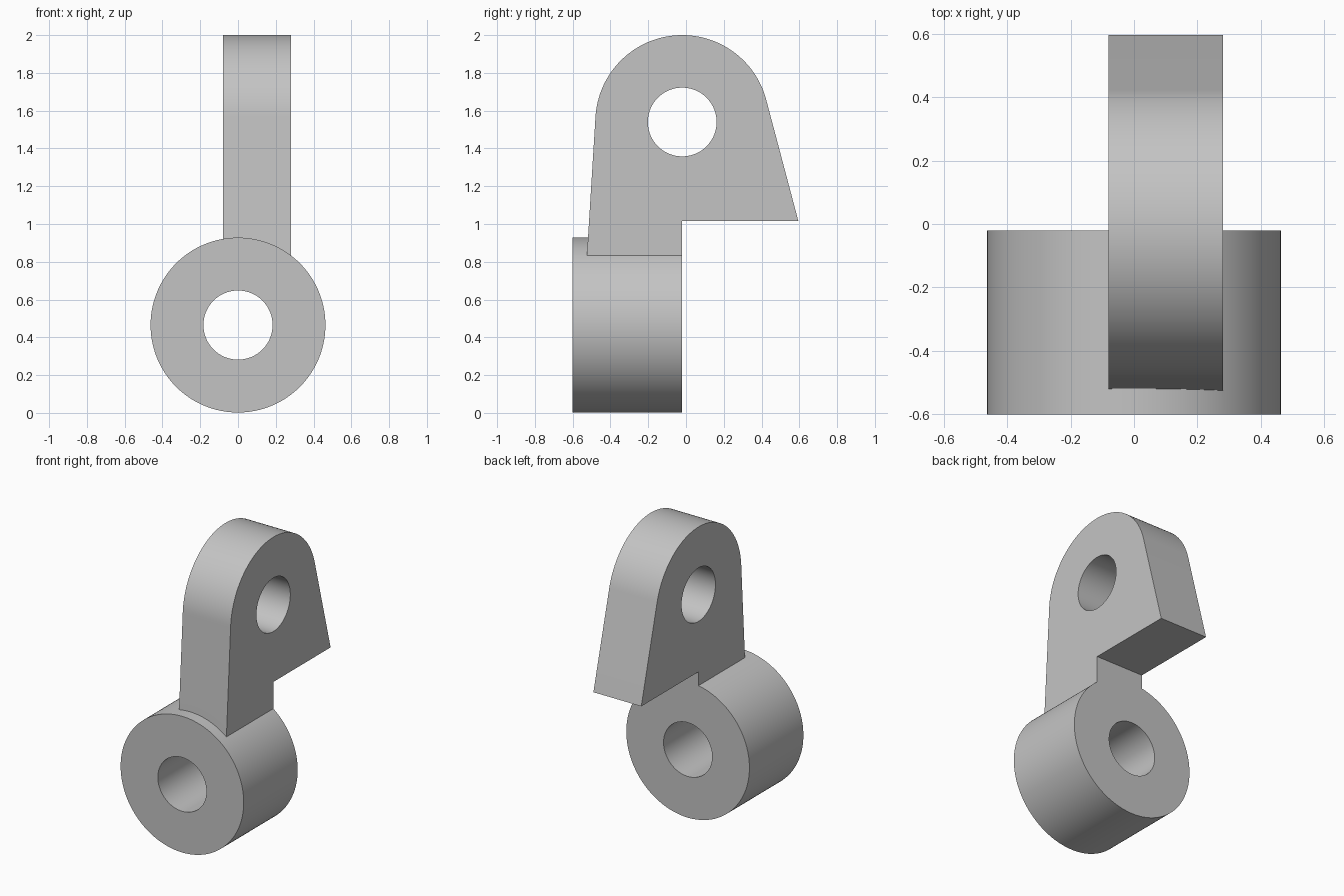
import bpy, bmesh
from math import pi, sin, cos, acos, atan2, hypot, radians

cube = bpy.data.objects.get("Cube")
if cube:
    bpy.data.objects.remove(cube, do_unlink=True)

grey = bpy.data.materials.new("plain_grey")
grey.use_nodes = True
grey.diffuse_color = (0.55, 0.55, 0.55, 1)
grey.node_tree.nodes["Principled BSDF"].inputs["Base Color"].default_value = grey.diffuse_color


def arc(cx, cz, r, start, end, steps):
    angles = [start + (end - start) * i / steps for i in range(steps + 1)]
    return [(cx + r * cos(a), cz + r * sin(a)) for a in angles]


def circle(cx, cz, r, steps=96):
    return arc(cx, cz, r, 0, 2 * pi, steps)[:-1]


def prism(name, profile, axis, start, end):
    """Extrude a closed profile along the x or y axis."""
    def place(u, w, t):
        return (t, u, w) if axis == "x" else (u, t, w)
    bm = bmesh.new()
    face = bm.faces.new([bm.verts.new(place(u, w, start)) for u, w in profile])
    shift = (end - start, 0, 0) if axis == "x" else (0, end - start, 0)
    grown = bmesh.ops.extrude_face_region(bm, geom=[face], use_keep_orig=True)
    moved = [v for v in grown["geom"] if isinstance(v, bmesh.types.BMVert)]
    bmesh.ops.translate(bm, verts=moved, vec=shift)
    bmesh.ops.recalc_face_normals(bm, faces=bm.faces)
    mesh = bpy.data.meshes.new(name)
    bm.to_mesh(mesh)
    bm.free()
    mesh.materials.append(grey)
    obj = bpy.data.objects.new(name, mesh)
    bpy.context.collection.objects.link(obj)
    return obj


def combine(target, other, operation):
    """Apply a boolean and discard the second solid."""
    mod = target.modifiers.new(operation, "BOOLEAN")
    mod.operation, mod.object, mod.solver = operation, other, "EXACT"
    bpy.context.view_layer.objects.active = target
    bpy.ops.object.modifier_apply(modifier=mod.name)
    bpy.data.objects.remove(other, do_unlink=True)


# Upright plate: rounded top with sides tangent to it and a notch at the back
BACK, EYE_Z, R = -0.02, 1.54, 0.46
HEEL, TOE = (0.595, 1.015), (-0.529, 0.76)


def tangent_angle(point, side):
    dy, dz = point[0] - BACK, point[1] - EYE_Z
    return atan2(dz, dy) + side * acos(R / hypot(dy, dz))


a0 = tangent_angle(HEEL, 1)
a1 = tangent_angle(TOE, -1) % (2 * pi)
outline = [(BACK, TOE[1]), (BACK, HEEL[1]), HEEL]
outline += arc(BACK, EYE_Z, R, a0, a1, 64) + [TOE]
bracket = prism("pivot_bracket", outline, "x", -0.08, 0.28)

# Barrel below, flush with the notch, then both bores
BARREL_Z = 0.465
combine(bracket, prism("barrel", circle(0, BARREL_Z, 0.463, 128), "y", -0.6, BACK), "UNION")
combine(bracket, prism("barrel_bore", circle(0, BARREL_Z, 0.183), "y", -0.8, 0.2), "DIFFERENCE")
combine(bracket, prism("plate_bore", circle(BACK, EYE_Z, 0.182), "x", -0.3, 0.5), "DIFFERENCE")

# Smooth curved walls, crisp edges
bpy.ops.object.select_all(action="DESELECT")
bracket.select_set(True)
bpy.context.view_layer.objects.active = bracket
bpy.ops.object.shade_smooth_by_angle(angle=radians(25))
